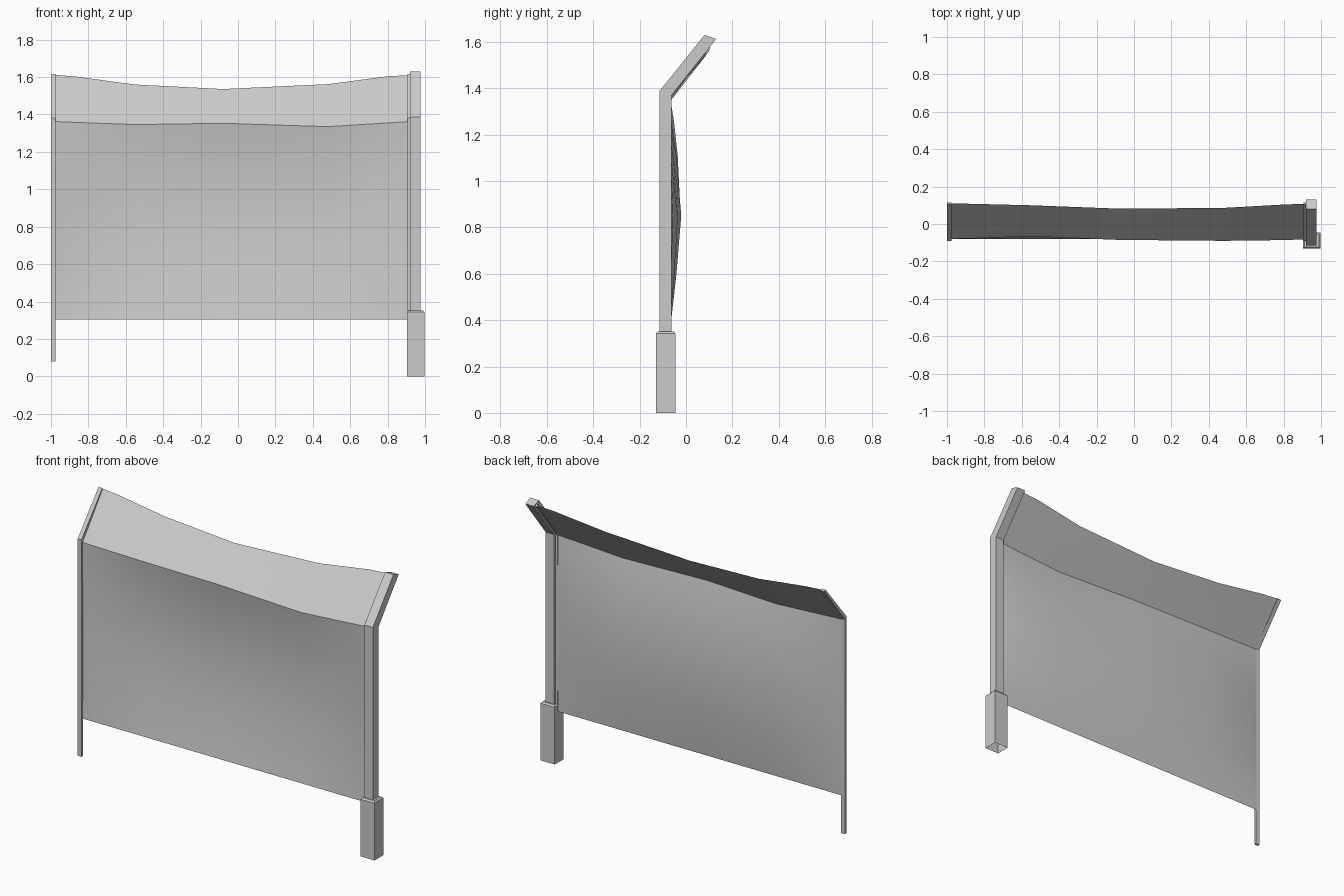
import bpy, bmesh

cube = bpy.data.objects.get("Cube")
if cube:
    bpy.data.objects.remove(cube, do_unlink=True)

grey = bpy.data.materials.new("light_grey")
grey.use_nodes = True
colour = (0.6, 0.6, 0.6, 1)
grey.diffuse_color = colour
grey.node_tree.nodes["Principled BSDF"].inputs["Base Color"].default_value = colour


def finish(name, bm):
    mesh = bpy.data.meshes.new(name)
    bm.to_mesh(mesh)
    bm.free()
    mesh.materials.append(grey)
    obj = bpy.data.objects.new(name, mesh)
    bpy.context.collection.objects.link(obj)
    return obj


def extrude_side_profile(name, profile, x0, x1):
    """Extrude a (y, z) outline along x."""
    bm = bmesh.new()
    face = bm.faces.new([bm.verts.new((x0, y, z)) for y, z in profile])
    ext = bmesh.ops.extrude_face_region(bm, geom=[face])
    verts = [g for g in ext["geom"] if isinstance(g, bmesh.types.BMVert)]
    bmesh.ops.translate(bm, verts=verts, vec=(x1 - x0, 0, 0))
    bmesh.ops.recalc_face_normals(bm, faces=bm.faces)
    return finish(name, bm)


def sheet(name, rows):
    """Smooth surface through equal rows of points."""
    bm = bmesh.new()
    grid = [[bm.verts.new(p) for p in row] for row in rows]
    for low, high in zip(grid, grid[1:]):
        for i in range(len(low) - 1):
            bm.faces.new((low[i], low[i + 1], high[i + 1], high[i]))
    for f in bm.faces:
        f.smooth = True
    return finish(name, bm)


# Bent post
extrude_side_profile("post", [(-0.115, 0.34), (-0.062, 0.34), (-0.062, 1.37),
                              (0.13, 1.612), (0.08, 1.63), (-0.115, 1.387)], 0.92, 0.976)

# Hollow foot with a chamfered top and open underside
bm = bmesh.new()
rings = []
for z, inset in ((0, 0), (0.343, 0), (0.352, 0.008)):
    x0, x1, y0, y1 = 0.904 + inset, 0.997 - inset, -0.13 + inset, -0.046 - inset
    rings.append([bm.verts.new((x, y, z)) for x, y in ((x0, y0), (x1, y0), (x1, y1), (x0, y1))])
for low, high in zip(rings, rings[1:]):
    for i in range(4):
        j = (i + 1) % 4
        bm.faces.new((low[i], low[j], high[j], high[i]))
bm.faces.new(rings[-1])
finish("post_foot", bm)

# Thin bent edge strips
strip = [(-0.092, 0.08), (-0.078, 0.08), (-0.078, 1.367), (0.115, 1.608),
         (0.106, 1.617), (-0.092, 1.382)]
extrude_side_profile("right_edge_strip", strip, -1.0, -0.975)
extrude_side_profile("left_edge_strip", strip, 0.906, 0.926)

# Each column: x, bulge amount, fold y, fold z, top y, top z
columns = [
    (-0.98, 0.0, -0.08, 1.362, 0.11, 1.612),
    (-0.87, 0.35, -0.077, 1.358, 0.108, 1.603),
    (-0.55, 0.8, -0.066, 1.346, 0.1, 1.56),
    (-0.08, 1.0, -0.085, 1.353, 0.082, 1.536),
    (0.48, 0.8, -0.09, 1.335, 0.086, 1.562),
    (0.8, 0.45, -0.086, 1.355, 0.104, 1.604),
    (0.91, 0.1, -0.082, 1.362, 0.108, 1.61),
]

# Sagging main panel: relative height and depth of the bulge
bulge = [(0, 0), (0.1, 0.018), (0.28, 0.04), (0.52, 0.062), (0.77, 0.042), (0.91, 0.02), (1, 0)]
bottom_z, bottom_y = 0.305, -0.08
sheet("main_panel", [
    [(x, bottom_y + (fy - bottom_y) * t + depth * amount, bottom_z + (fz - bottom_z) * t)
     for x, amount, fy, fz, ty, tz in columns]
    for t, depth in bulge])

# Leaning upper panel
sheet("upper_panel", [
    [(x, fy + (ty - fy) * t, fz + (tz - fz) * t) for x, amount, fy, fz, ty, tz in columns]
    for t in (0, 0.5, 1)])
